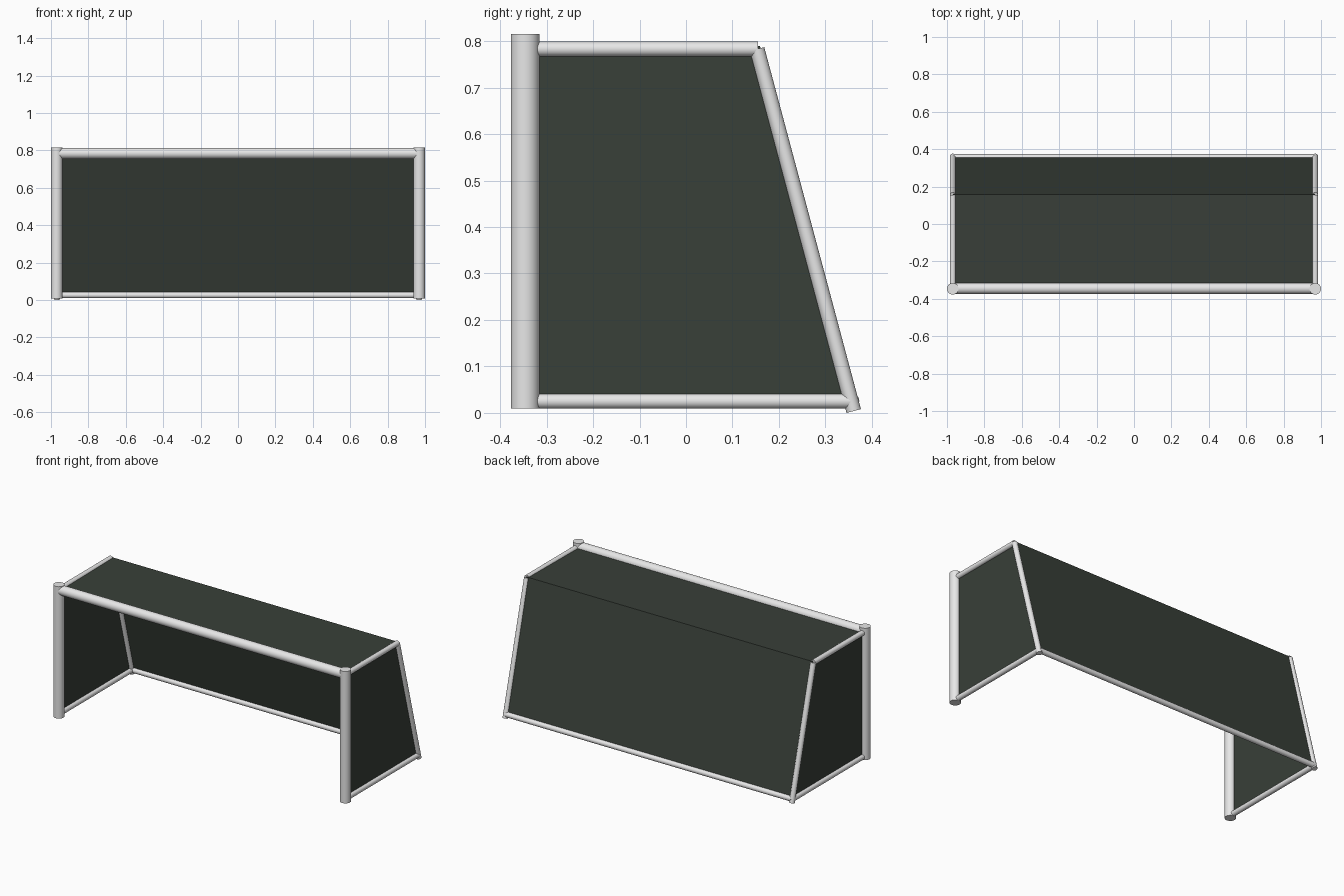
import bpy, bmesh
from mathutils import Vector

if "Cube" in bpy.data.objects:
    bpy.data.objects.remove(bpy.data.objects["Cube"])


def material(name, rgb):
    m = bpy.data.materials.new(name)
    m.diffuse_color = (*rgb, 1.0)
    m.use_nodes = True
    m.node_tree.nodes["Principled BSDF"].inputs["Base Color"].default_value = m.diffuse_color
    return m


WHITE = material("white_paint", (0.80, 0.80, 0.80))
NET = material("dark_green_net", (0.040, 0.050, 0.040))

X = 0.969          # side plane of the frame
FRONT = -0.346     # post centre line
THIN = 0.016       # radius of the rear frame tubes


def tube(name, a, b, radius, sides=24):
    """Capped smooth cylinder from point a to point b."""
    a, b = Vector(a), Vector(b)
    bpy.ops.mesh.primitive_cylinder_add(
        vertices=sides, radius=radius, depth=(b - a).length, location=(a + b) / 2,
        rotation=(b - a).to_track_quat('Z', 'Y').to_euler())
    ob = bpy.context.object
    ob.name = name
    ob.data.materials.append(WHITE)
    bpy.ops.object.shade_smooth_by_angle()
    return ob


# Goal frame: both sides
for side, s in (("left", -1), ("right", 1)):
    x = s * X
    tube(side + "_post", (x, FRONT, 0.009), (x, FRONT, 0.815), 0.031, 32)
    tube(side + "_top_bar", (x, FRONT, 0.783), (x, 0.155, 0.783), THIN)
    tube(side + "_ground_bar", (x, FRONT, 0.025), (x, 0.355, 0.025), THIN)
    tube(side + "_rear_stay", (x, 0.361, 0.004), (x, 0.153, 0.783), THIN)

# Cross members
tube("crossbar", (-X, FRONT + 0.001, 0.784), (X, FRONT + 0.001, 0.784), 0.029, 32)
tube("rear_ground_bar", (-X, 0.357, 0.026), (X, 0.357, 0.026), THIN)

# Net: one sheet with roof, back and two side panels, from the side profile
profile = [(FRONT, 0.025), (FRONT, 0.785), (0.159, 0.790), (0.359, 0.025)]
bm = bmesh.new()
left, right = [[bm.verts.new((s * X, y, z)) for y, z in profile] for s in (-1, 1)]
bm.faces.new(left)
bm.faces.new(right)
for i in (1, 2):
    bm.faces.new((left[i], right[i], right[i + 1], left[i + 1]))
bmesh.ops.recalc_face_normals(bm, faces=bm.faces)
mesh = bpy.data.meshes.new("net")
bm.to_mesh(mesh)
bm.free()
mesh.materials.append(NET)
bpy.context.collection.objects.link(bpy.data.objects.new("net", mesh))
